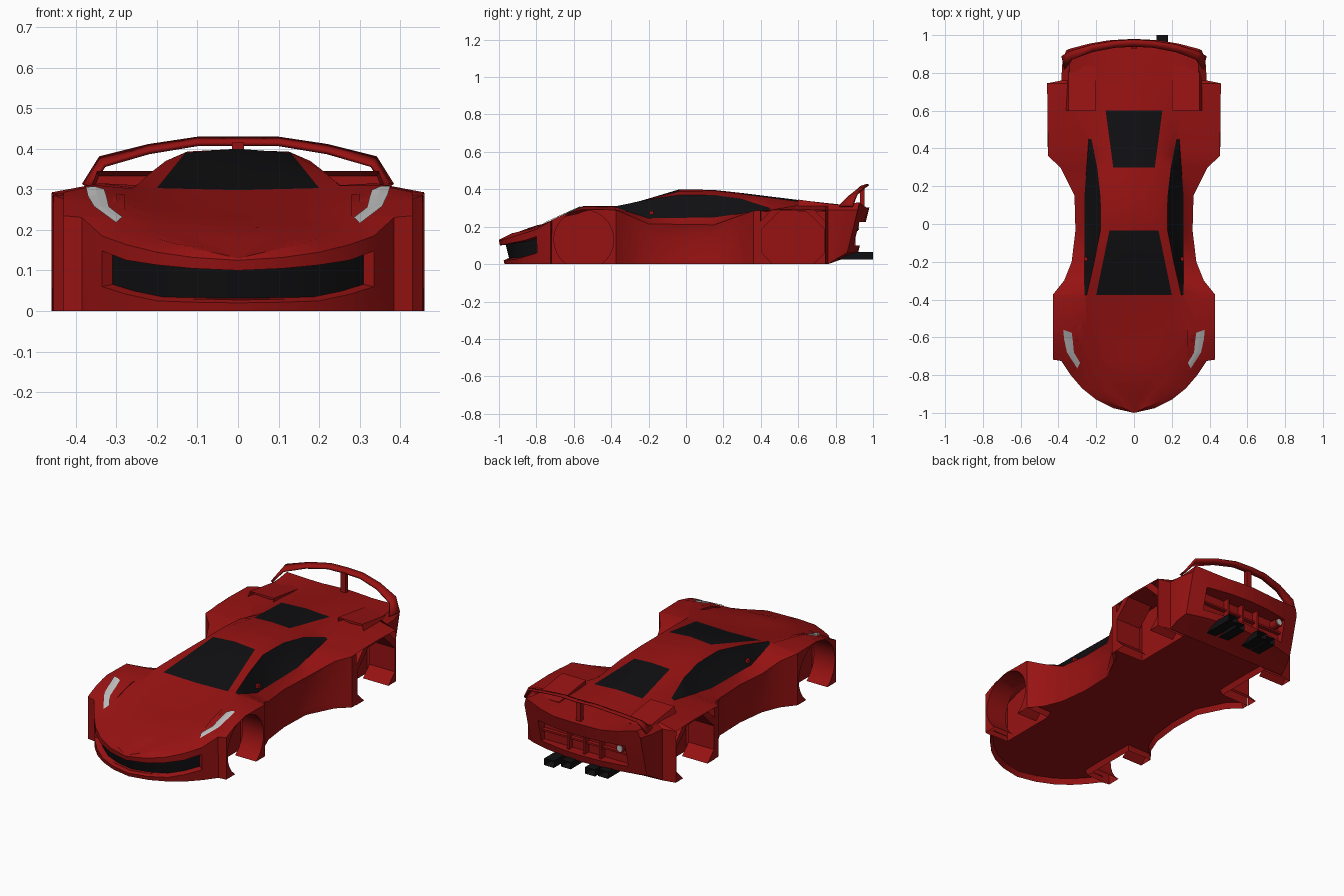
import bpy, bmesh, math
from mathutils import Vector
from mathutils.bvhtree import BVHTree

if "Cube" in bpy.data.objects:
    bpy.data.objects.remove(bpy.data.objects["Cube"])


def material(name, rgb):
    m = bpy.data.materials.new(name)
    m.diffuse_color = (*rgb, 1)
    m.use_nodes = True
    m.node_tree.nodes["Principled BSDF"].inputs["Base Color"].default_value = m.diffuse_color
    return m


RED = material("red_paint", (0.31, 0.006, 0.006))
BLACK = material("black_glass", (0.005, 0.005, 0.006))
GREY = material("lamp_grey", (0.5, 0.5, 0.5))


def finish(name, bm, *mats):
    bmesh.ops.recalc_face_normals(bm, faces=bm.faces)
    me = bpy.data.meshes.new(name)
    bm.to_mesh(me)
    bm.free()
    ob = bpy.data.objects.new(name, me)
    bpy.context.collection.objects.link(ob)
    for m in mats:
        me.materials.append(m)
    return ob


def smooth(ob, deg=28):
    bpy.ops.object.select_all(action='DESELECT')
    ob.select_set(True)
    bpy.context.view_layer.objects.active = ob
    bpy.ops.object.shade_smooth_by_angle(angle=math.radians(deg))


def box(name, lo, hi, mat, taper=None):
    bm = bmesh.new()
    bmesh.ops.create_cube(bm, size=1)
    for v in bm.verts:
        v.co = Vector([a + (c + .5) * (b - a) for a, b, c in zip(lo, hi, v.co)])
        if taper:
            taper(v.co)
    return finish(name, bm, mat)


def hollow(ob, sign, inset, shift):
    """Sink the end face that looks along sign * y."""
    bm = bmesh.new()
    bm.from_mesh(ob.data)
    end = [f for f in bm.faces if f.normal.y * sign > .9]
    bmesh.ops.inset_region(bm, faces=end, thickness=inset)
    bmesh.ops.translate(bm, verts=end[0].verts[:], vec=shift)
    bm.to_mesh(ob.data)
    bm.free()


def at(keys, y):
    """Linear interpolation along a rail of (y, value...) keys."""
    if y <= keys[0][0]:
        return keys[0][1:]
    for a, b in zip(keys, keys[1:]):
        if y <= b[0]:
            t = (y - a[0]) / (b[0] - a[0])
            return tuple(p + t * (q - p) for p, q in zip(a[1:], b[1:]))
    return keys[-1][1:]


# Body rails: plan half width, then heights and (x, z) lines running nose to tail
plan = [(-1, 0), (-.975, .11), (-.93, .2), (-.87, .275), (-.8, .335), (-.725, .385), (-.718, .43),
        (-.375, .43), (-.3, .37), (-.2, .33), (-.035, .31), (.15, .315), (.3, .39), (.36, .455),
        (.745, .46), (.76, .385), (.88, .38), (.98, .36)]
floor = [(-1, 0), (.76, 0), (.88, .03), (.98, .06)]
lower = [(-1, .02), (-.93, .025), (-.8, .06), (-.7, .03), (.76, .03), (.98, .09)]
mid = [(-1, .1), (-.87, .125), (-.8, .148), (.98, .15)]
shoulder = [(-1, .125), (-.93, .145), (-.8, .185), (-.718, .235), (-.65, .268), (-.55, .293),
            (-.375, .29), (-.2, .215), (.15, .21), (.36, .285), (.56, .294), (.745, .288), (.98, .29)]
belt = [(-1, 0, .13), (-.93, .15, .165), (-.8, .26, .195), (-.718, .32, .235), (-.55, .35, .31),
        (-.375, .262, .302), (-.2, .262, .245), (.15, .262, .25), (.45, .24, .292),
        (.6, .34, .315), (.8, .34, .315), (.98, .345, .33)]
window_top = [(-1, 0, .13), (-.8, .19, .2), (-.55, .25, .268), (-.375, .25, .31), (-.2, .21, .345),
              (-.035, .178, .37), (.15, .178, .37), (.3, .195, .348), (.45, .225, .3),
              (.6, .25, .31), (.98, .24, .31)]
roof_edge = [(-1, 0, .13), (-.8, .1, .206), (-.55, .16, .262), (-.375, .2, .303), (-.035, .13, .39),
             (.15, .125, .393), (.3, .11, .375), (.6, .15, .335), (.98, .15, .3)]
crown = [(-1, .13), (-.9, .172), (-.8, .207), (-.55, .25), (-.375, .298), (-.035, .4), (.1, .402),
         (.3, .38), (.6, .343), (.98, .302)]
stations = [-1, -.975, -.93, -.87, -.8, -.725, -.718, -.716, -.64, -.55, -.377, -.375, -.3, -.2,
            -.035, .15, .3, .36, .398, .4, .45, .6, .743, .745, .76, .88, .98]


def section(y):
    w = at(plan, y)[0]
    waist = .035 * max(0, 1 - abs(y - .06) / .3)
    side, side_z = w - waist, at(mid, y)[0]
    base = w
    if -.717 < y < -.376 or .399 < y < .744:     # wheel well
        base = side = .28
        side_z = at(shoulder, y)[0] - .006
    half = [(0, at(floor, y)[0]), (base, at(floor, y)[0]), (base, at(lower, y)[0]),
            (side, side_z), (w, at(shoulder, y)[0]),
            at(belt, y), at(window_top, y), at(roof_edge, y), (0, at(crown, y)[0])]
    return half + [(-x, z) for x, z in half[7:0:-1]]


bm = bmesh.new()
rings = [[bm.verts.new((x, y, z)) for x, z in section(y)] for y in stations]
for i, (r, s) in enumerate(zip(rings, rings[1:])):
    y0, y1 = stations[i], stations[i + 1]
    for j in range(16):
        k = (j + 1) % 16
        f = bm.faces.new((r[j], r[k], s[k], s[j]))
        band = min(j, 15 - j)
        glass = (band == 2 and y1 <= -.8 or band == 5 and y0 >= -.375 and y1 <= .45 or
                 band == 7 and (-.375 <= y0 < -.035 or .3 <= y0 < .6))
        f.material_index = int(glass)
bm.faces.new(rings[-1])
bmesh.ops.remove_doubles(bm, verts=bm.verts, dist=1e-4)
# Divide the tail panel so it can be bowed
for co, no in [((x, 0, 0), (1, 0, 0)) for x in (-.24, -.12, 0, .12, .24)] + [((0, 0, .2), (0, 0, 1))]:
    faces = [f for f in bm.faces if all(v.co.y > .979 for v in f.verts)]
    geom = faces + list({e for f in faces for e in f.edges}) + list({v for f in faces for v in f.verts})
    bmesh.ops.bisect_plane(bm, geom=geom, plane_co=co, plane_no=no, dist=1e-4)
# Rake the nose back underneath, bow and undercut the tail
for v in bm.verts:
    x, y, z = v.co
    if y < -.72:
        v.co.y += .25 * max(0, .12 - z) * (-.72 - y) / .28
    elif y > .76:
        v.co.y -= (y - .76) / .22 * (.45 * x * x + .25 * max(0, .3 - z))
bmesh.ops.recalc_face_normals(bm, faces=bm.faces)
# Sunken front grille and raised floor pan
mouth = [f for f in bm.faces if f.material_index == 1 and f.calc_center_median().y < -.7]
rim = bmesh.ops.inset_region(bm, faces=mouth, thickness=.005, depth=-.03, use_even_offset=True)
for f in rim['faces']:
    f.material_index = 0
pan = [f for f in bm.faces if all(v.co.z < .001 for v in f.verts)]
bmesh.ops.inset_region(bm, faces=pan, thickness=.014)
for v in {v for f in pan for v in f.verts}:
    v.co.z = .03
body = finish("car_body", bm, RED, BLACK)

# Rear recess
cutter = box("recess_cutter", (-.27, .87, .1), (.27, 1.2, .225), RED)
cutter.hide_render = True
bpy.context.view_layer.objects.active = body
mod = body.modifiers.new("recess", 'BOOLEAN')
mod.object, mod.operation, mod.solver = cutter, 'DIFFERENCE', 'EXACT'
bpy.ops.object.modifier_apply(modifier=mod.name)
bpy.data.objects.remove(cutter)
smooth(body)

# Wheel arches: fender plate around a round (front) or octagonal (rear) opening, with a liner
a0 = math.asin(.13 / .16)
turns = [-a0 + (math.pi + 2 * a0) * k / 20 for k in range(21)]
round_arch = [(.16 * math.cos(a), .13 + .16 * math.sin(a)) for a in turns]
quarter = [(.108, 0), (.165, .057), (.165, .19), (.07, .284)]
octagon = quarter + [(0, .284)] + [(-y, z) for y, z in quarter[::-1]]
for s, side in ((1, "right"), (-1, "left")):
    for part, profile, lo, hi, xo, xi in (("front", round_arch, -.718, -.375, .43, .3),
                                          ("rear", octagon, .398, .745, .458, .3)):
        cy, half = (lo + hi) / 2, (hi - lo) / 2
        bm = bmesh.new()
        rows = []
        for dy, z in profile:
            y = cy + max(-half, min(half, dy * 1.65))
            zo = max(0, min(.13 + (z - .13) * 1.65, at(shoulder, y)[0]))
            rows.append([bm.verts.new(p) for p in ((s * xo, y, zo), (s * xo, cy + dy, z),
                                                   (s * xi, cy + dy, z))])
        for r, q in zip(rows, rows[1:]):
            for j in range(2):
                bm.faces.new((r[j], r[j + 1], q[j + 1], q[j]))
        smooth(finish(f"{side}_{part}_wheel_arch", bm, RED))

# Headlights laid on the fenders
bpy.context.view_layer.update()
tree = BVHTree.FromObject(body, bpy.context.evaluated_depsgraph_get())
inner = [(.285, -.735), (.318, -.68), (.325, -.61), (.33, -.575)]
outer = [(.3, -.765), (.355, -.68), (.37, -.61), (.375, -.56)]
for s, side in ((1, "right"), (-1, "left")):
    bm = bmesh.new()
    rows = []
    for a, b in zip(inner, outer):
        row = []
        for t in (0, .5, 1):
            x, y = a[0] + t * (b[0] - a[0]), a[1] + t * (b[1] - a[1])
            hit = tree.ray_cast(Vector((s * x, y, 1)), Vector((0, 0, -1)))[0]
            row.append(bm.verts.new((s * x, y, hit.z + .006)))
        rows.append(row)
    for r, q in zip(rows, rows[1:]):
        for j in range(2):
            bm.faces.new((r[j], r[j + 1], q[j + 1], q[j]))
    finish(side + "_headlight", bm, GREY)

# Rear wing: swept strip, one half mirrored
lead = [(0, .94, .412), (.1, .935, .412), (.22, .912, .392), (.33, .87, .36), (.365, .82, .31)]
trail = [(0, .976, .424), (.1, .97, .424), (.22, .95, .406), (.34, .915, .376), (.38, .89, .31)]
bm = bmesh.new()
pts = [[bm.verts.new((s * x, y, z)) for s, line in ((-1, e[:0:-1]), (1, e)) for x, y, z in line]
       for e in (lead, trail)]
for j in range(len(pts[0]) - 1):
    bm.faces.new((pts[0][j], pts[0][j + 1], pts[1][j + 1], pts[1][j]))
wing = finish("rear_wing", bm, RED)
sol = wing.modifiers.new("thickness", 'SOLIDIFY')
sol.thickness, sol.offset = .012, 0
smooth(wing)
box("wing_post", (-.015, .93, .29), (.015, .955, .415), RED)


# Open scoops on the rear deck
def scoop_taper(v):
    if v.y > .7:
        v.z = min(v.z, .312)
    if v.z > .3 and abs(v.x) > .3:
        v.x *= .94


for s, side in ((1, "right"), (-1, "left")):
    lo, hi = sorted((s * .2, s * .37))
    scoop = box(side + "_deck_scoop", (lo, .6, .28), (hi, .84, .345), RED, scoop_taper)
    hollow(scoop, -1, .008, (0, .04, -.006))
    box(side + "_mirror_stub", (s * .255 - .01, -.195, .265), (s * .255 + .01, -.175, .285), RED)

# Rear grille bars, single fog lamp, four exhausts
for x in (-.1, 0, .1):
    box("grille_bar", (x - .006, .865, .095), (x + .006, .905, .23), RED)
box("grille_slat", (-.27, .868, .155), (.27, .892, .165), RED)
for name, r, y, mat in (("fog_lamp_ring", .024, .92, RED), ("fog_lamp", .017, .925, GREY)):
    bm = bmesh.new()
    bmesh.ops.create_cone(bm, cap_ends=True, segments=16, radius1=r, radius2=r, depth=.06)
    for v in bm.verts:
        v.co = Vector((v.co.x - .235, v.co.z + y - .03, v.co.y + .2))
    smooth(finish(name, bm, mat))
for x, end in ((.15, 1), (.07, .965), (-.08, .965), (-.15, .95)):
    pipe = box("exhaust_pipe", (x - .03, end - .2, .026), (x + .03, end, .064), BLACK)
    hollow(pipe, 1, .007, (0, -.05, 0))
